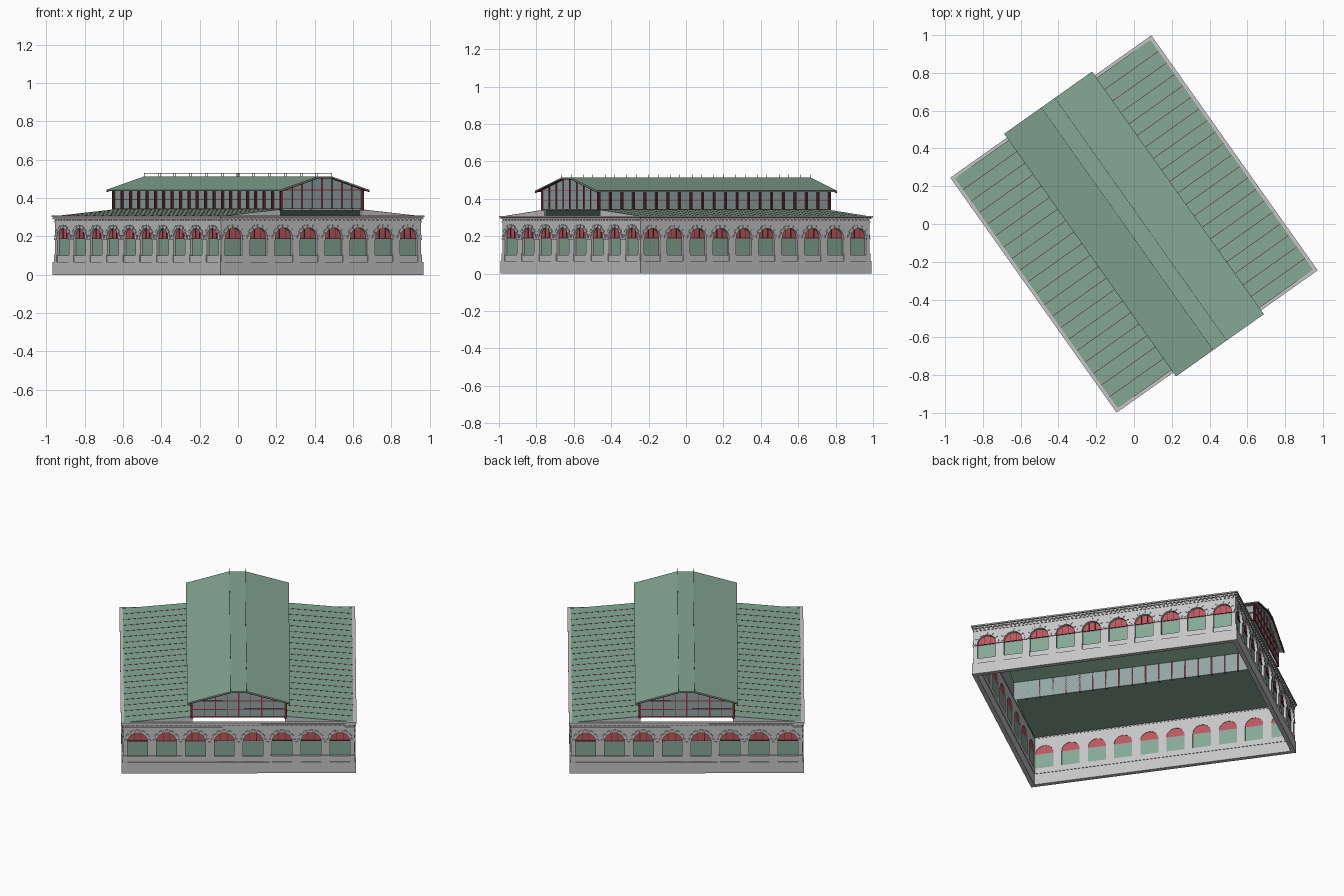
import bpy, bmesh, math
from mathutils import Matrix

cube = bpy.data.objects.get("Cube")
if cube:
    bpy.data.objects.remove(cube)


def material(name, rgb):
    m = bpy.data.materials.new(name)
    m.use_nodes = True
    m.diffuse_color = (*rgb, 1)
    bsdf = m.node_tree.nodes["Principled BSDF"]
    bsdf.inputs["Base Color"].default_value = (*rgb, 1)
    bsdf.inputs["Roughness"].default_value = 0.8
    return m


STONE = material("pale_stone", (0.56, 0.56, 0.56))
GREEN = material("copper_green", (0.235, 0.39, 0.30))
RED = material("brick_red", (0.50, 0.095, 0.12))
FRAME = material("red_frame", (0.36, 0.03, 0.06))
DARK = material("dark_red", (0.13, 0.025, 0.03))
GLASS = material("grey_glass", (0.28, 0.38, 0.37))

TURN = math.radians(35.3)      # the whole building stands diagonally
HALF_W, HALF_L = 0.648, 0.758  # half the footprint
parts = {}


def prism(name, mat, pts, d0, d1, side=0):
    """Extrude an outline (s, z) between outward depths d0 and d1 on one side."""
    bm = parts.setdefault(name, (bmesh.new(), mat))[0]
    spin = Matrix.Rotation(TURN + side * math.pi / 2, 4, 'Z')
    rings = [[bm.verts.new(spin @ Matrix.Translation((s, -d, z)).translation)
              for s, z in pts] for d in (d0, d1)]
    bm.faces.new(rings[0])
    bm.faces.new(reversed(rings[1]))
    n = len(pts)
    for i in range(n):
        j = (i + 1) % n
        bm.faces.new((rings[0][j], rings[0][i], rings[1][i], rings[1][j]))


def box(name, mat, s0, s1, z0, z1, d0, d1, side=0):
    prism(name, mat, [(s0, z0), (s1, z0), (s1, z1), (s0, z1)], d0, d1, side)


def arc(c, r, z, a0, a1, n):
    return [(c + r * math.cos(a0 + (a1 - a0) * i / n),
             z + r * math.sin(a0 + (a1 - a0) * i / n)) for i in range(n + 1)]


SILL, SPRING, WALL_TOP, PLINTH = 0.10, 0.19, 0.292, 0.067


def arch_bay(c, pitch, d, side):
    h, r = pitch / 2, pitch * 0.345
    # wall around the opening
    box("arcade_wall", STONE, c - h, c + h, PLINTH, SILL, d - 0.02, d, side)
    for sign in (-1, 1):
        edge = arc(0, r, SPRING, 0, math.pi / 2, 8)
        outline = [(r, SILL)] + edge + [(0, WALL_TOP), (h, WALL_TOP), (h, SILL)]
        prism("arcade_wall", STONE, [(c + sign * s, z) for s, z in outline],
              d - 0.02, d, side)
        # half pier: base and capital
        a, b = sorted((c + sign * (r + 0.001), c + sign * h))
        box("pier_bases", STONE, a, b, PLINTH, SILL + 0.006, d, d + 0.004, side)
        box("pier_capitals", STONE, a, b, SPRING - 0.008, SPRING, d, d + 0.005, side)
    # window panel and half-round light
    box("window_panels", GREEN, c - r, c + r, SILL, SPRING, d - 0.017, d - 0.013, side)
    prism("arch_lights", RED, arc(c, r, SPRING, 0, math.pi, 16),
          d - 0.017, d - 0.012, side)
    for s in (-r / 3, r / 3):
        box("light_mullions", DARK, c + s - 0.0015, c + s + 0.0015, SPRING,
            SPRING + r * 0.92, d - 0.013, d - 0.009, side)
    box("window_transoms", DARK, c - r, c + r, SPRING - 0.002, SPRING + 0.002,
        d - 0.013, d - 0.009, side)
    # raised arch with alternating longer stones
    stones = 13
    for i in range(stones):
        a0, a1 = math.pi * i / stones, math.pi * (i + 1) / stones
        outer = r + (0.019 if i % 2 == 0 else 0.012)
        prism("arch_stones", STONE,
              arc(c, r, SPRING, a0, a1, 1) + arc(c, outer, SPRING, a1, a0, 1),
              d, d + (0.006 if i % 2 == 0 else 0.003), side)


# four arcaded fronts
for side in range(4):
    half, depth, bays = ((HALF_W, HALF_L, 8), (HALF_L, HALF_W, 10))[side % 2]
    wall = depth - 0.008
    pitch = 2 * (half - 0.008) / bays
    box("plinth", STONE, -half, half, 0, PLINTH, depth - 0.025, depth, side)
    for i in range(bays):
        arch_bay((i - (bays - 1) / 2) * pitch, pitch, wall, side)
    # stepped cornice with small brackets
    box("cornice", STONE, -half + 0.006, half - 0.006, 0.274, 0.279, wall, wall + 0.003, side)
    box("cornice", STONE, -half, half, 0.291, 0.298, depth - 0.03, depth, side)
    box("cornice", STONE, -half - 0.004, half + 0.004, 0.301, 0.309,
        depth - 0.014, depth + 0.004, side)
    box("cornice_groove", DARK, -half + 0.003, half - 0.003, 0.298, 0.301,
        depth - 0.014, depth - 0.003, side)
    count = bays * 6
    for i in range(count):
        s = (i + 0.5 - count / 2) * pitch / 6
        box("cornice_brackets", STONE, s - 0.004, s + 0.004, 0.283, 0.291,
            wall, depth - 0.001, side)

# side aisle roofs, their end walls and seams
HALL, EAVE_X = 0.257, 0.637
LOW, HIGH = 0.307, 0.342
END = HALF_L - 0.012
for sign in (-1, 1):
    prism("aisle_roof", GREEN,
          [(sign * s, z) for s, z in ((HALL, HIGH), (EAVE_X, LOW),
                                      (EAVE_X, LOW - 0.004), (HALL, HIGH - 0.004))],
          -END, END)
    for d in (-END, END - 0.01):
        prism("aisle_end_walls", STONE,
              [(sign * HALL, 0.298), (sign * EAVE_X, 0.298),
               (sign * EAVE_X, LOW - 0.003), (sign * HALL, HIGH - 0.003)],
              d, d + 0.01)
    for i in range(1, 20):
        d = (i / 10 - 1) * END
        prism("roof_seams", DARK,
              [(sign * s, z) for s, z in ((HALL, HIGH + 0.001), (EAVE_X, LOW + 0.001),
                                          (EAVE_X, LOW - 0.001), (HALL, HIGH - 0.001))],
              d - 0.0015, d + 0.0015)

# raised hall: glazed long walls
EAVE, RIDGE, FLAT, OVER = 0.443, 0.513, 0.044, 0.285
SLOPE = (RIDGE - EAVE) / (OVER - FLAT)
GABLE = HALF_L + 0.002
for side in (1, 3):
    box("hall_side_glass", GLASS, -GABLE, GABLE, 0.336, 0.447, HALL - 0.006, HALL - 0.002, side)
    for z in (0.344, 0.392, 0.44):
        box("hall_side_rails", FRAME, -GABLE, GABLE, z - 0.002, z + 0.002,
            HALL - 0.003, HALL + 0.003, side)
    for i in range(21):
        s = (i / 10 - 1) * (GABLE - 0.005)
        box("hall_posts", DARK, s - 0.005, s + 0.005, 0.336, 0.447,
            HALL - 0.006, HALL + 0.01, side)


def roof_under(s):
    return RIDGE - 0.006 - SLOPE * max(abs(s) - FLAT, 0)


# glazed gable ends, open in a slot below
for side in (0, 2):
    outline = [(-HALL, HIGH), (HALL, HIGH)] + [
        (s, roof_under(s)) for s in (HALL, FLAT, -FLAT, -HALL)]
    prism("gable_glass", GLASS, outline, GABLE - 0.006, GABLE - 0.002, side)
    for i in range(9):
        s = (i / 4 - 1) * (HALL - 0.002)
        w = 0.003 if i % 2 == 0 else 0.0012
        box("gable_mullions", FRAME, s - w, s + w, HIGH, roof_under(s),
            GABLE - 0.004, GABLE + 0.003, side)
    for z in (HIGH + 0.002, 0.392, EAVE):
        box("gable_rails", FRAME, -HALL, HALL, z - 0.002, z + 0.002,
            GABLE - 0.004, GABLE + 0.002, side)
    # dark trim beneath the roof edge
    top = [(s, roof_under(s) + 0.001) for s in (-OVER, -FLAT, FLAT, OVER)]
    prism("gable_trim", DARK, top + [(s, z - 0.006) for s, z in reversed(top)],
          GABLE + 0.018, GABLE + 0.026, side)

# hall roof with a flat crown
crest = [(-OVER, EAVE), (-FLAT, RIDGE), (FLAT, RIDGE), (OVER, EAVE)]
prism("hall_roof", GREEN, crest + [(s, z - 0.006) for s, z in reversed(crest)],
      -0.787, 0.787)

# thin ridge railing
for s in (-FLAT, FLAT):
    box("ridge_rail", DARK, s - 0.0007, s + 0.0007, 0.529, 0.5305, -0.785, 0.785)
    for i in range(12):
        d = (i / 5.5 - 1) * 0.783
        box("ridge_posts", DARK, s - 0.001, s + 0.001, RIDGE, 0.53, d - 0.001, d + 0.001)

# turn every collected part into an object
for name, (bm, mat) in parts.items():
    bmesh.ops.recalc_face_normals(bm, faces=bm.faces)
    mesh = bpy.data.meshes.new(name)
    bm.to_mesh(mesh)
    bm.free()
    mesh.materials.append(mat)
    bpy.context.collection.objects.link(bpy.data.objects.new(name, mesh))
